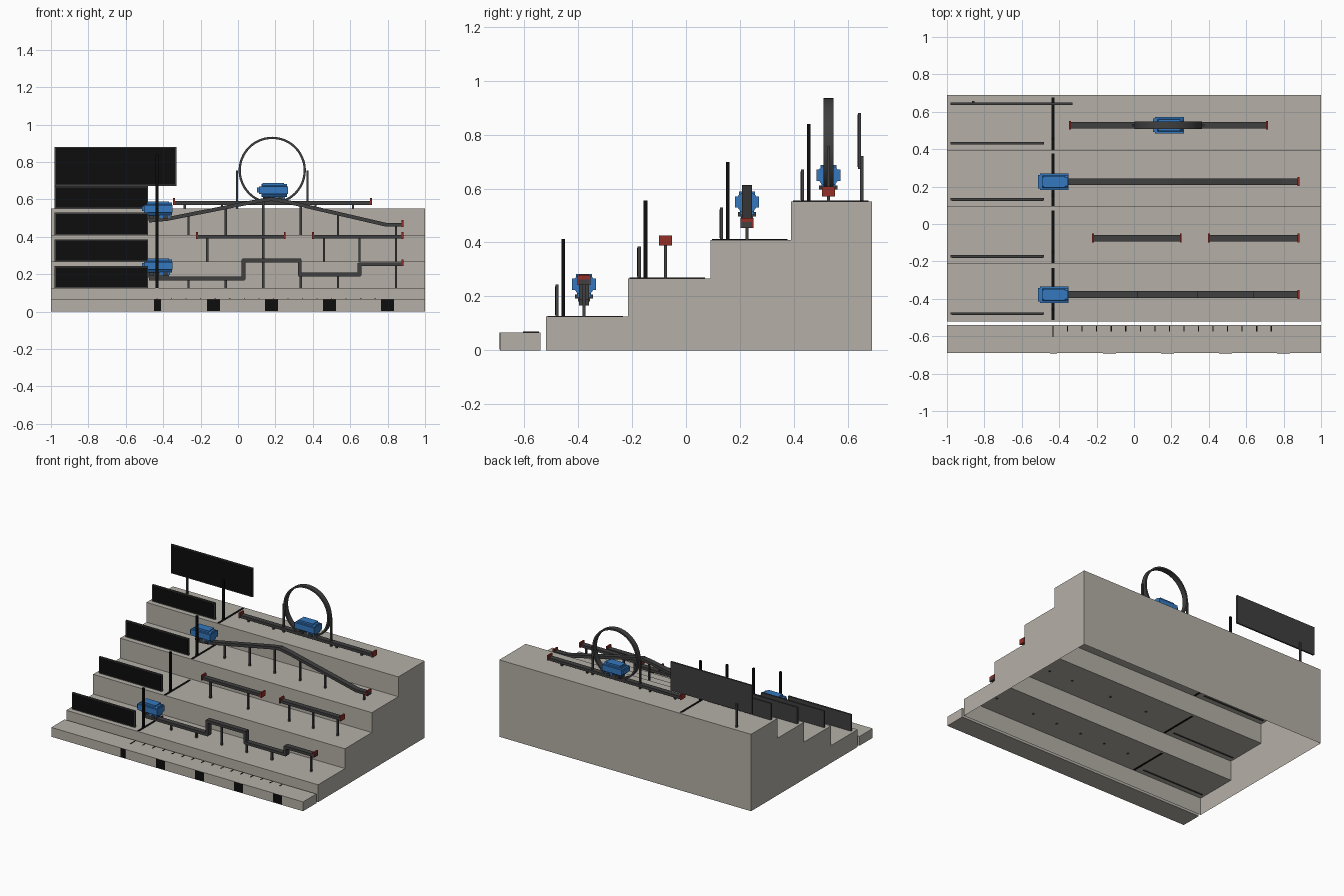
import bpy, bmesh, math
from mathutils import Matrix, Vector

if "Cube" in bpy.data.objects:
    bpy.data.objects.remove(bpy.data.objects["Cube"], do_unlink=True)


def material(name, rgb):
    m = bpy.data.materials.new(name)
    m.use_nodes = True
    m.diffuse_color = (*rgb, 1)
    m.node_tree.nodes["Principled BSDF"].inputs["Base Color"].default_value = (*rgb, 1)
    return m


CONCRETE = material("warm concrete", (0.46, 0.435, 0.39))
STEEL = material("dark steel", (0.05, 0.05, 0.052))
BLACK = material("black", (0.004, 0.004, 0.004))
BLUE = material("car blue", (0.035, 0.19, 0.53))
RED = material("stopper red", (0.29, 0.028, 0.02))


def finish(name, bm, mat):
    bmesh.ops.recalc_face_normals(bm, faces=bm.faces)
    me = bpy.data.meshes.new(name)
    bm.to_mesh(me)
    bm.free()
    me.materials.append(mat)
    ob = bpy.data.objects.new(name, me)
    bpy.context.collection.objects.link(ob)
    return ob


def add_box(bm, x0, x1, y0, y1, z0, z1):
    m = Matrix.Translation(((x0 + x1) / 2, (y0 + y1) / 2, (z0 + z1) / 2))
    bmesh.ops.create_cube(bm, size=1, matrix=m @ Matrix.Diagonal((x1 - x0, y1 - y0, z1 - z0, 1)))


def boxes(name, mat, *dims):
    bm = bmesh.new()
    for d in dims:
        add_box(bm, *d)
    return finish(name, bm, mat)


def extrude_x(name, mat, profile, x0, x1, open_bottom=False):
    bm = bmesh.new()
    face = bm.faces.new([bm.verts.new((x0, y, z)) for y, z in profile])
    geo = bmesh.ops.extrude_face_region(bm, geom=[face], use_keep_orig=True)["geom"]
    bmesh.ops.translate(bm, verts=[v for v in geo if isinstance(v, bmesh.types.BMVert)],
                        vec=(x1 - x0, 0, 0))
    bmesh.ops.recalc_face_normals(bm, faces=bm.faces)
    if open_bottom:
        low = [f for f in bm.faces if max(v.co.z for v in f.verts) < 0.001]
        bmesh.ops.delete(bm, geom=low, context='FACES_ONLY')
    return finish(name, bm, mat)


def track(name, y, path, width=0.037, thick=0.02):
    # straight beams laid along a path in the xz plane
    bm = bmesh.new()
    for (xa, za), (xb, zb) in zip(path, path[1:]):
        d = Vector((xb - xa, 0, zb - za))
        rot = Matrix.Rotation(-math.atan2(d.z, d.x), 4, 'Y')
        m = Matrix.Translation(((xa + xb) / 2, y, (za + zb) / 2)) @ rot
        bmesh.ops.create_cube(bm, size=1, matrix=m @ Matrix.Diagonal(
            (d.length + thick * 0.6, width, thick, 1)))
    return finish(name, bm, STEEL)


def legs(name, y, floor, tops):
    r = 0.006
    boxes(name, STEEL, *[(x - r, x + r, y - r, y + r, floor - 0.004, z) for x, z in tops])


def stoppers(name, y, ends):
    boxes(name, RED, *[(x - 0.005, x + 0.005, y - 0.024, y + 0.024, z - 0.012, z + 0.025)
                       for x, z in ends])


# Stepped stand (hollow below) and front kerb
TREADS = [(-0.52, 0.125), (-0.215, 0.267), (0.09, 0.41), (0.39, 0.552)]
profile = [(-0.52, 0)]
for i, (y, z) in enumerate(TREADS):
    y_end = TREADS[i + 1][0] if i < 3 else 0.69
    profile += [(y, z), (y_end, z)]
profile.append((0.69, 0))
extrude_x("stepped_stand", CONCRETE, profile, -1, 1, open_bottom=True)
boxes("front_kerb", CONCRETE, (-1, 1, -0.69, -0.54, 0, 0.067))

# Kerb distance marks: black blocks on the front, small ticks on top
blocks = [(-0.449, -0.412)] + [(-0.166 + 0.31 * i, -0.097 + 0.31 * i) for i in range(4)]
boxes("kerb_blocks", BLACK, *[(a, b, -0.692, -0.688, 0.003, 0.066) for a, b in blocks])
boxes("kerb_ticks", BLACK, *[(x - 0.003, x + 0.003, -0.605 if i == 0 else -0.575, -0.545, 0.064, 0.069)
                             for i, x in enumerate(-0.433 + 0.0778 * k for k in range(16))])

# Display board, start pole and start line on every tread
for i, (y, z) in enumerate(TREADS):
    n = i + 1
    yb = y + 0.042
    boxes(f"board_{n}", STEEL, (-0.98, -0.48, yb - 0.006, yb + 0.006, z - 0.003, z + 0.119))
    boxes(f"board_screen_{n}", BLACK, (-0.973, -0.487, yb - 0.008, yb - 0.005, z + 0.006, z + 0.112))
    boxes(f"start_pole_{n}", BLACK, (-0.44, -0.426, y + 0.058, y + 0.072, z - 0.003, z + 0.288))
    boxes(f"start_line_{n}", BLACK, (-0.44, -0.426, y + 0.006, y + 0.286, z - 0.002, z + 0.003))

# Large board on its post
boxes("large_board", STEEL, (-0.98, -0.33, 0.637, 0.649, 0.673, 0.88))
boxes("large_board_screen", BLACK, (-0.974, -0.336, 0.635, 0.638, 0.679, 0.874))
boxes("large_board_post", STEEL, (-0.866, -0.852, 0.646, 0.658, 0.548, 0.72))

# Track 1: stepped up and down
Y1 = -0.378
track("stepped_track", Y1, [(-0.47, 0.177), (0.03, 0.177), (0.03, 0.273), (0.33, 0.273),
                            (0.33, 0.199), (0.65, 0.199), (0.65, 0.253), (0.88, 0.253)])
legs("stepped_track_legs", Y1, 0.125, [(-0.265, 0.177), (-0.065, 0.177), (0.135, 0.273),
                                       (0.335, 0.2), (0.535, 0.199), (0.845, 0.253)])
stoppers("stepped_track_stopper", Y1, [(0.88, 0.255)])

# Track 2: two level parts with a gap
Y2 = -0.076
track("gap_track_near", Y2, [(-0.215, 0.4), (0.245, 0.4)])
track("gap_track_far", Y2, [(0.405, 0.4), (0.875, 0.4)])
legs("gap_track_legs", Y2, 0.267, [(x, 0.4) for x in (-0.165, 0.135, 0.46, 0.65, 0.845)])
stoppers("gap_track_stoppers", Y2, [(x, 0.4) for x in (-0.22, 0.25, 0.4, 0.88)])

# Track 3: long hump
Y3 = 0.226
track("hump_track", Y3, [(-0.47, 0.487), (-0.38, 0.495), (0.11, 0.592), (0.18, 0.602),
                         (0.25, 0.59), (0.79, 0.465), (0.88, 0.465)])
legs("hump_track_legs", Y3, 0.41, [(-0.265, 0.52), (-0.065, 0.558), (0.135, 0.594),
                                   (0.335, 0.57), (0.535, 0.524), (0.845, 0.465)])
stoppers("hump_track_stopper", Y3, [(0.88, 0.465)])

# Track 4: level with a loop held by two posts
Y4 = 0.528
track("loop_track", Y4, [(-0.335, 0.581), (0.705, 0.581)])
legs("loop_track_legs", Y4, 0.552, [(-0.285, 0.58), (-0.085, 0.58), (0.415, 0.58), (0.615, 0.58)])
legs("loop_posts", Y4, 0.552, [(-0.006, 0.755), (0.372, 0.755)])
stoppers("loop_track_stoppers", Y4, [(-0.343, 0.583), (0.712, 0.583)])
bm = bmesh.new()
ring = [bm.verts.new((0.183 + r, Y4 + s, 0.755))
        for r, s in ((0.168, -0.019), (0.18, -0.019), (0.18, 0.019), (0.168, 0.019))]
edges = [bm.edges.new((ring[i], ring[(i + 1) % 4])) for i in range(4)]
bmesh.ops.spin(bm, geom=ring + edges, cent=(0.183, Y4, 0.755), axis=(0, 1, 0),
               angle=math.tau, steps=48, use_merge=True)
bmesh.ops.remove_doubles(bm, verts=bm.verts, dist=0.0005)
loop = finish("loop_ring", bm, STEEL)
loop.data.shade_smooth()
bpy.context.view_layer.objects.active = loop
loop.select_set(True)
bpy.ops.object.shade_smooth_by_angle(angle=math.radians(35))
loop.select_set(False)

# Cars: bevelled body with side pods, nose, roof and dark running gear
HALF = [(0.024, -0.038), (0.034, -0.024), (0.034, 0.02), (0.022, 0.03)]
for n, (x, y, z) in enumerate([(-0.425, Y1, 0.248), (-0.425, Y3, 0.553), (0.19, Y4, 0.652)], 1):
    section = HALF + [(-a, b) for a, b in reversed(HALF)]
    extrude_x(f"car_body_{n}", BLUE, [(y + a, z + b) for a, b in section], x - 0.065, x + 0.072)
    boxes(f"car_panels_{n}", BLUE,
          (x - 0.078, x + 0.076, y - 0.045, y + 0.045, z - 0.024, z + 0.018),
          (x - 0.088, x - 0.06, y - 0.036, y + 0.036, z - 0.016, z + 0.012),
          (x - 0.058, x + 0.056, y - 0.03, y + 0.03, z + 0.018, z + 0.036),
          (x + 0.005, x + 0.062, y - 0.026, y + 0.026, z - 0.052, z - 0.03))
    boxes(f"car_running_gear_{n}", STEEL,
          (x - 0.055, x + 0.055, y - 0.022, y + 0.022, z - 0.066, z - 0.036),
          (x - 0.05, x - 0.025, y - 0.034, y + 0.034, z - 0.056, z - 0.04),
          (x + 0.025, x + 0.05, y - 0.034, y + 0.034, z - 0.056, z - 0.04))
